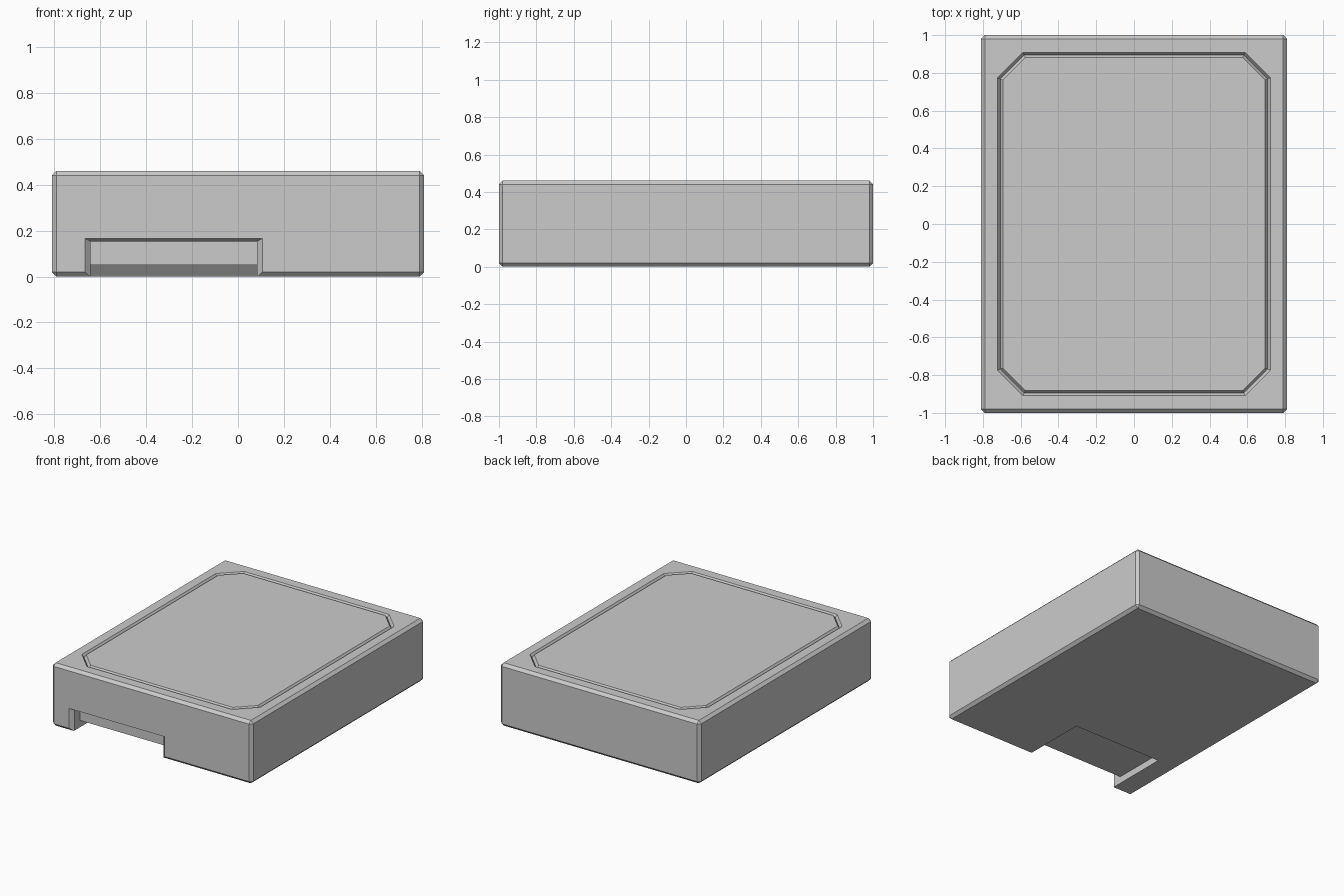
import bpy, bmesh

if "Cube" in bpy.data.objects:
    bpy.data.objects.remove(bpy.data.objects["Cube"])

W, D, H = 0.81, 1.0, 0.46   # half width, half depth, height
BEVEL = 0.02


def make_object(name, bm):
    bmesh.ops.recalc_face_normals(bm, faces=bm.faces[:])
    mesh = bpy.data.meshes.new(name)
    bm.to_mesh(mesh)
    bm.free()
    obj = bpy.data.objects.new(name, mesh)
    bpy.context.collection.objects.link(obj)
    return obj


def loft(name, loops, ring=False):
    """Bridge matching point loops; cap the ends or close into a ring."""
    bm = bmesh.new()
    rows = [[bm.verts.new(p) for p in loop] for loop in loops]
    pairs = list(zip(rows, rows[1:]))
    if ring:
        pairs.append((rows[-1], rows[0]))
    else:
        bm.faces.new(rows[0])
        bm.faces.new(rows[-1])
    n = len(rows[0])
    for a, b in pairs:
        for i in range(n):
            j = (i + 1) % n
            bm.faces.new((a[i], a[j], b[j], b[i]))
    return make_object(name, bm)


def octagon(inset, z):
    """Rectangle with clipped corners, offset inwards."""
    x, y, c = 0.722 - inset, 0.909 - inset, 0.135 - 0.586 * inset
    quarter = [(x, y - c), (x - c, y)]
    pts = quarter + [(-a, b) for a, b in reversed(quarter)]
    pts += [(-a, -b) for a, b in pts]
    return [(a, b, z) for a, b in pts]


# Chamfered casing block
bm = bmesh.new()
bmesh.ops.create_cube(bm, size=1)
for v in bm.verts:
    v.co = (v.co.x * 2 * W, v.co.y * 2 * D, (v.co.z + 0.5) * H)
bmesh.ops.bevel(bm, geom=bm.edges[:], offset=BEVEL, segments=1,
                profile=0.5, affect='EDGES')
casing = make_object("casing", bm)

# V-shaped groove around the top panel
groove = loft("panel_groove_cutter",
              [octagon(-0.007, H + 0.01), octagon(0.014, H - 0.02),
               octagon(0.035, H + 0.01)], ring=True)

# Stepped notch under the front edge
x0, x1 = -0.642, 0.082
profile = [(-1.1, -0.1), (-1.1, 0.153), (-0.91, 0.153), (-0.91, 0.05),
           (-0.55, 0.05), (-0.51, 0.0), (-0.43, -0.1)]
notch = loft("front_notch_cutter",
             [[(x, y, z) for y, z in profile] for x in (x0, x1)])


# Chamfer around the notch opening
def opening(y, grow, rise):
    a, b, top = x0 - grow, x1 + grow, 0.153 + rise
    return [(a, y, -0.1), (b, y, -0.1), (b, y, top), (a, y, top)]


flare = loft("notch_chamfer_cutter",
             [opening(-0.976, 0, 0), opening(-1.024, 0.048, 0.024)])

# Cut the casing and remove the cutters
for cutter in (groove, notch, flare):
    cutter.hide_render = True
    mod = casing.modifiers.new(cutter.name, 'BOOLEAN')
    mod.operation = 'DIFFERENCE'
    mod.solver = 'EXACT'
    mod.object = cutter
bpy.context.view_layer.objects.active = casing
casing.select_set(True)
for mod in list(casing.modifiers):
    bpy.ops.object.modifier_apply(modifier=mod.name)
for cutter in (groove, notch, flare):
    bpy.data.objects.remove(cutter)
